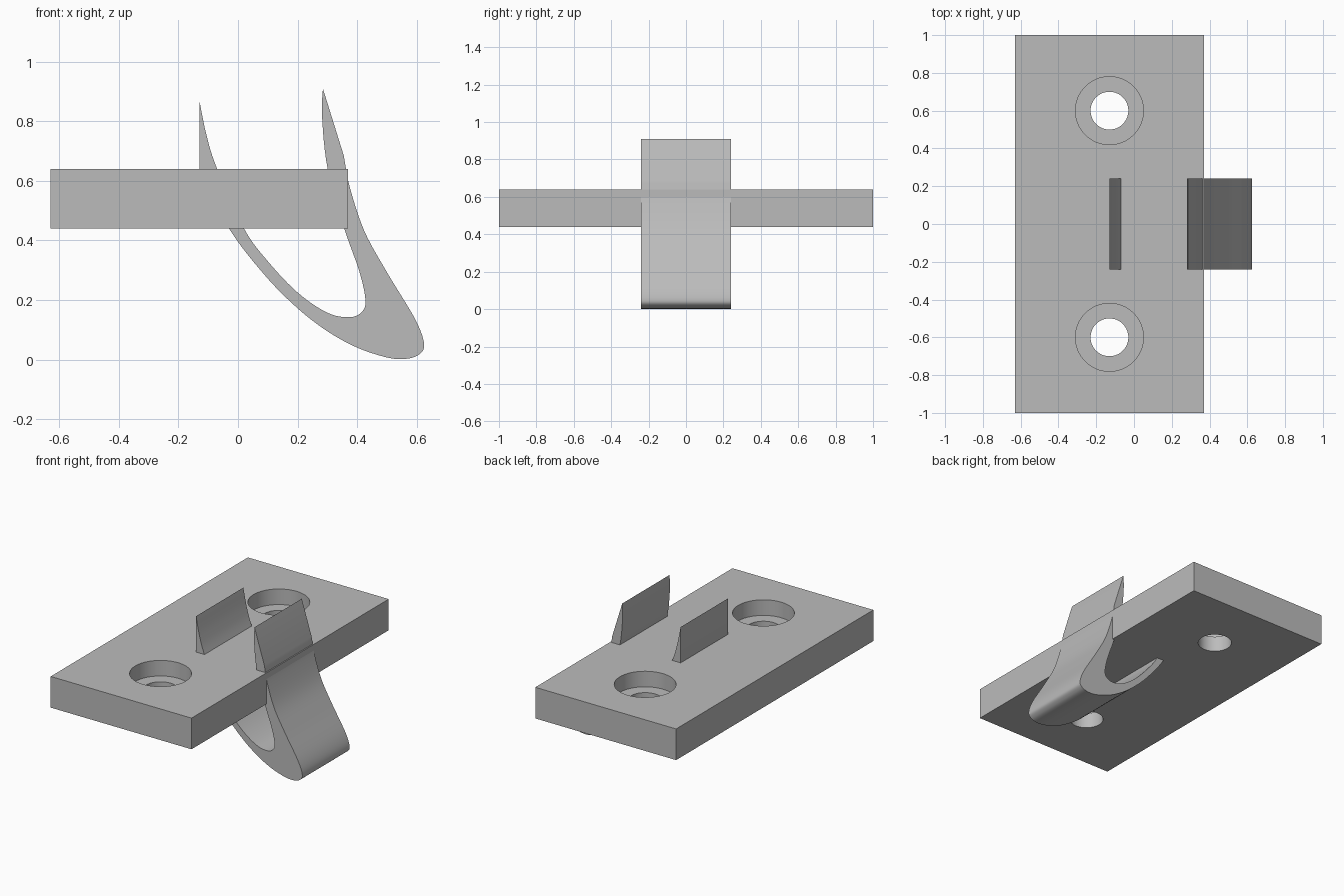
import bpy
import bmesh
from mathutils import Vector

if "Cube" in bpy.data.objects:
    bpy.data.objects.remove(bpy.data.objects["Cube"], do_unlink=True)

GREY = (0.5, 0.5, 0.5, 1.0)
mat = bpy.data.materials.new("plain grey")
mat.use_nodes = True
mat.diffuse_color = GREY
mat.node_tree.nodes["Principled BSDF"].inputs["Base Color"].default_value = GREY


def add_object(name, bm):
    bmesh.ops.recalc_face_normals(bm, faces=bm.faces)
    mesh = bpy.data.meshes.new(name)
    bm.to_mesh(mesh)
    bm.free()
    mesh.materials.append(mat)
    obj = bpy.data.objects.new(name, mesh)
    bpy.context.collection.objects.link(obj)
    return obj


def smooth(obj):
    bpy.ops.object.select_all(action="DESELECT")
    obj.select_set(True)
    bpy.context.view_layer.objects.active = obj
    bpy.ops.object.shade_smooth_by_angle(angle=0.5)


def spline(points, steps=6):
    """Smooth run through the points, ending just before the last one."""
    p = [Vector(q) for q in points]
    p = [2 * p[0] - p[1]] + p + [2 * p[-1] - p[-2]]
    out = []
    for a, b, c, d in zip(p, p[1:], p[2:], p[3:]):
        for i in range(steps):
            t = i / steps
            out.append(0.5 * (2 * b + (c - a) * t + (2 * a - 5 * b + 4 * c - d) * t**2
                              + (3 * b - a - 3 * c + d) * t**3))
    return out


# Base plate
X_HOLE, BOTTOM, TOP = -0.13, 0.44, 0.64
bm = bmesh.new()
bmesh.ops.create_cube(bm, size=1)
bmesh.ops.scale(bm, vec=(1, 2, TOP - BOTTOM), verts=bm.verts)
bmesh.ops.translate(bm, vec=(X_HOLE, 0, (TOP + BOTTOM) / 2), verts=bm.verts)
plate = add_object("mounting_plate", bm)

# Counterbored screw holes, cut by stepped round profiles
STEPS = [(0.1, 0.3), (0.1, 0.54), (0.18, 0.54), (0.18, 0.8)]
SIDES = 64
for side, y in (("front", -0.6), ("back", 0.6)):
    bm = bmesh.new()
    start = [bm.verts.new((r, 0, z)) for r, z in [(0, 0.3), *STEPS, (0, 0.8)]]
    edges = [bm.edges.new(pair) for pair in zip(start, start[1:])]
    bmesh.ops.spin(bm, geom=start + edges, cent=(0, 0, 0), axis=(0, 0, 1),
                   angle=6.2831853, steps=SIDES)
    bmesh.ops.remove_doubles(bm, verts=bm.verts, dist=0.0005)
    bmesh.ops.translate(bm, vec=(X_HOLE, y, 0), verts=bm.verts)
    cutter = add_object(side + "_hole_cutter", bm)
    cutter.hide_render = True
    cutter.hide_viewport = True
    cut = plate.modifiers.new(side + "_screw_hole", "BOOLEAN")
    cut.operation = "DIFFERENCE"
    cut.solver = "EXACT"
    cut.object = cutter

# Bake the cuts, then drop the cutters
graph = bpy.context.evaluated_depsgraph_get()
plate.data = bpy.data.meshes.new_from_object(plate.evaluated_get(graph))
plate.modifiers.clear()
for side in ("front", "back"):
    bpy.data.objects.remove(bpy.data.objects[side + "_hole_cutter"], do_unlink=True)
smooth(plate)

# Curved hook: a side profile of smooth runs meeting at the sharp tips
outer_low = [(-0.13, 0.64), (-0.03, 0.44), (0.09, 0.283), (0.2, 0.172), (0.3, 0.095),
             (0.4, 0.04), (0.5, 0.007), (0.56, 0.002), (0.605, 0.015), (0.625, 0.05),
             (0.595, 0.135), (0.5, 0.293), (0.424, 0.432), (0.375, 0.58), (0.355, 0.685)]
inner = [(0.285, 0.91), (0.282, 0.82), (0.301, 0.64), (0.357, 0.44), (0.407, 0.297),
         (0.428, 0.2), (0.416, 0.16), (0.375, 0.142), (0.3, 0.157), (0.2, 0.225),
         (0.1, 0.33), (0.02, 0.44), (-0.07, 0.64), (-0.105, 0.75), (-0.13, 0.87)]
outline = spline(outer_low) + [Vector(outer_low[-1])] + spline(inner) + [Vector(inner[-1])]
bm = bmesh.new()
face = bm.faces.new([bm.verts.new((x, -0.24, z)) for x, z in outline])
side = bmesh.ops.extrude_face_region(bm, geom=[face])
bmesh.ops.translate(bm, vec=(0, 0.48, 0),
                    verts=[v for v in side["geom"] if isinstance(v, bmesh.types.BMVert)])
smooth(add_object("curved_hook", bm))
